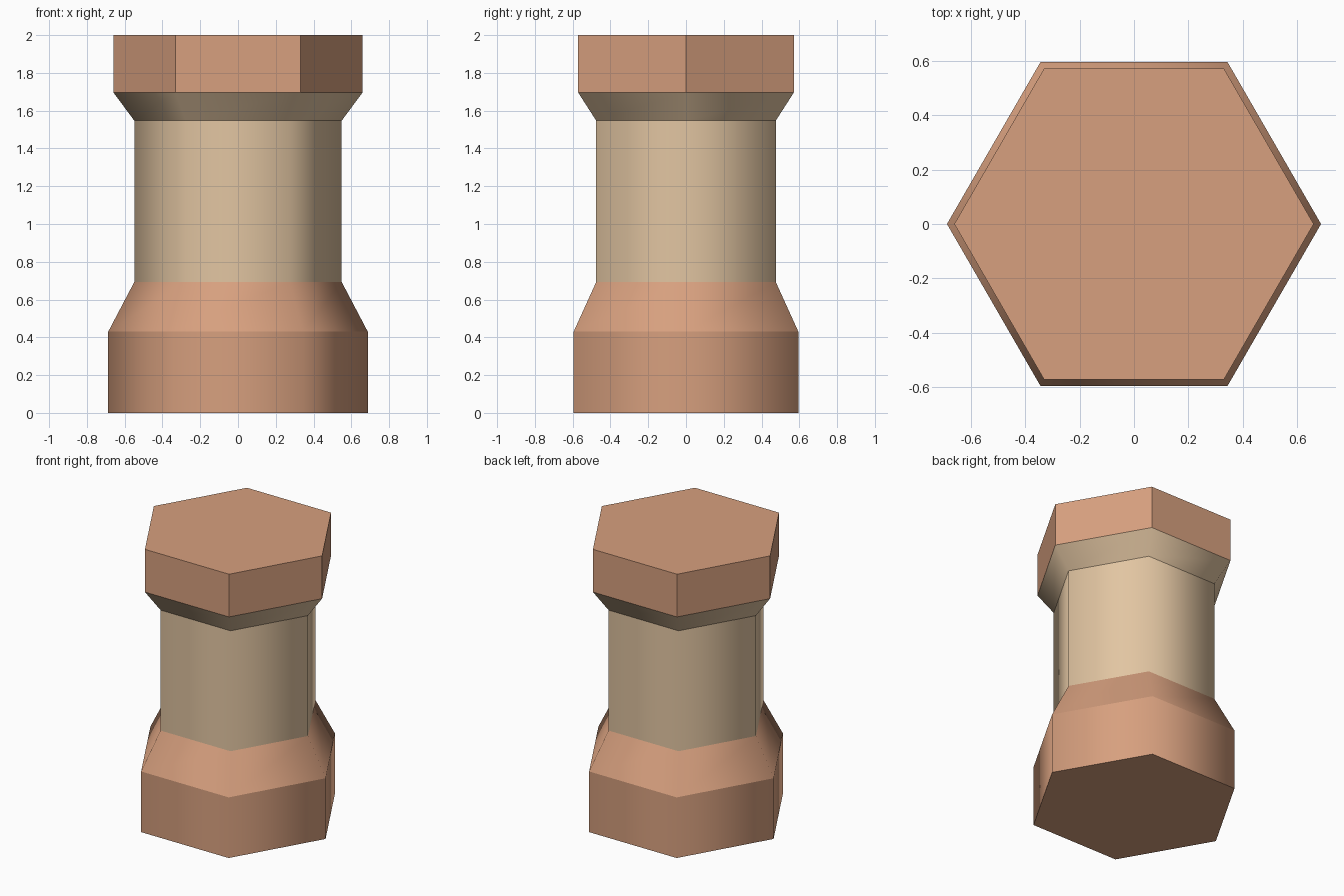
import bpy, bmesh, math

if "Cube" in bpy.data.objects:
    bpy.data.objects.remove(bpy.data.objects["Cube"])


def material(name, rgb):
    m = bpy.data.materials.new(name)
    m.diffuse_color = (*rgb, 1.0)
    m.use_nodes = True
    m.node_tree.nodes["Principled BSDF"].inputs["Base Color"].default_value = m.diffuse_color
    return m


copper = material("copper", (0.68, 0.35, 0.21))
tan = material("tan", (0.76, 0.56, 0.36))


def hex_part(name, profile, mat, smooth, cap_bottom=False, cap_top=False):
    """Six-sided tube through (radius, z) rings, with creased ring edges."""
    bm = bmesh.new()
    rings = []
    for r, z in profile:
        rings.append([bm.verts.new((r * math.cos(i * math.pi / 3),
                                    r * math.sin(i * math.pi / 3), z))
                      for i in range(6)])
    for low, high in zip(rings, rings[1:]):
        for i in range(6):
            j = (i + 1) % 6
            f = bm.faces.new((low[i], low[j], high[j], high[i]))
            f.smooth = smooth
    if cap_bottom:
        bm.faces.new(rings[0][::-1])
    if cap_top:
        bm.faces.new(rings[-1])
    # horizontal ring edges stay sharp, vertical edges blend
    for e in bm.edges:
        if abs(e.verts[0].co.z - e.verts[1].co.z) < 1e-5:
            e.smooth = False
    me = bpy.data.meshes.new(name)
    bm.to_mesh(me)
    bm.free()
    me.materials.append(mat)
    ob = bpy.data.objects.new(name, me)
    bpy.context.collection.objects.link(ob)
    return ob


# Base block with tapered shoulder
hex_part("base", [(0.687, 0), (0.687, 0.43), (0.549, 0.693)], copper, True, cap_bottom=True)
# Shaft with flared neck
hex_part("shaft", [(0.549, 0.693), (0.549, 1.547), (0.66, 1.697)], tan, True)
# Flat-sided cap
hex_part("head", [(0.66, 1.697), (0.66, 2.0)], copper, False, cap_top=True)
